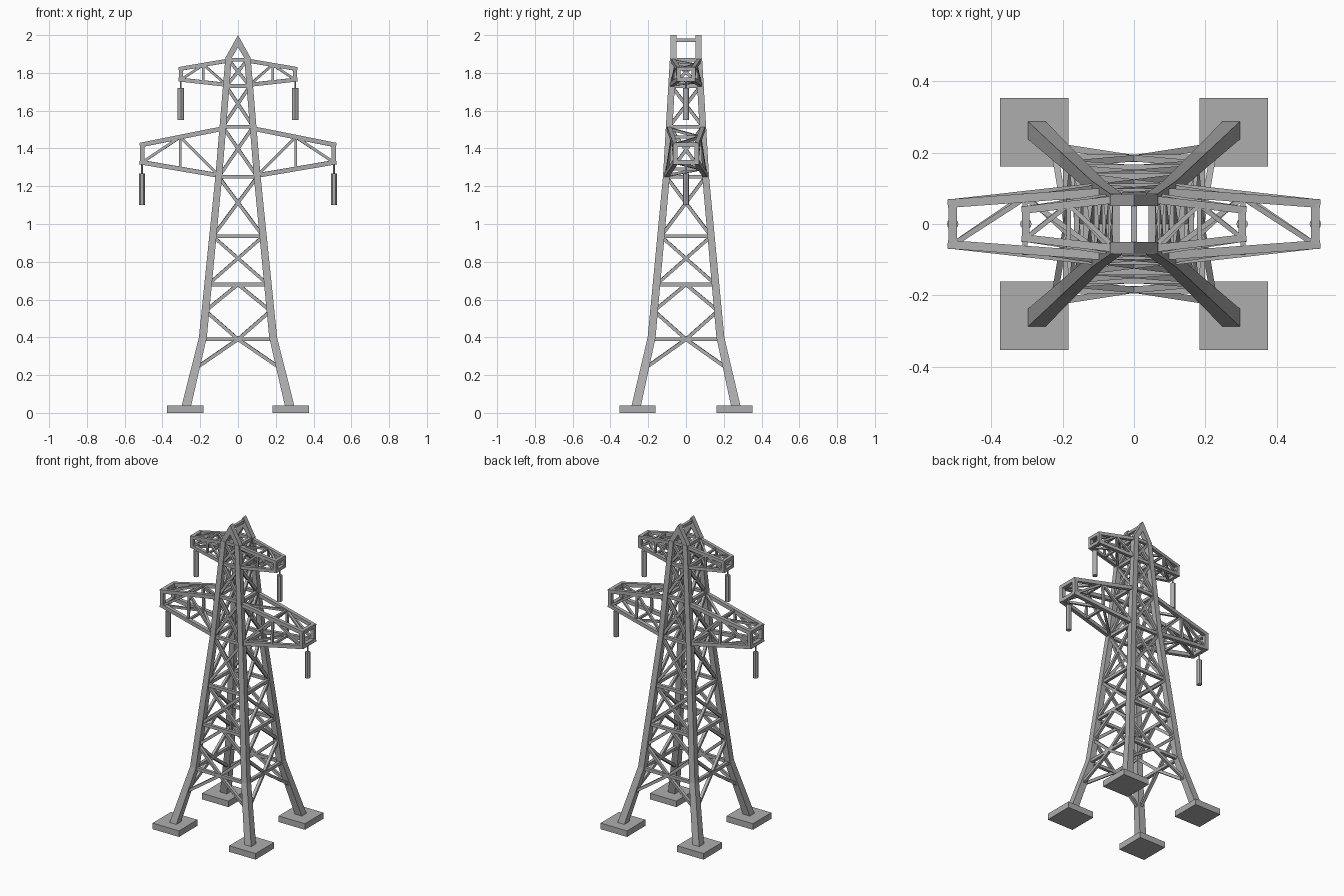
import bpy, bmesh
from mathutils import Vector, Matrix

cube = bpy.data.objects.get("Cube")
if cube:
    bpy.data.objects.remove(cube, do_unlink=True)


def material(name, value):
    m = bpy.data.materials.new(name)
    m.use_nodes = True
    col = (value, value, value, 1)
    m.diffuse_color = col
    m.node_tree.nodes["Principled BSDF"].inputs["Base Color"].default_value = col
    return m


steel = material("galvanised grey", 0.42)


def finish(name, bm):
    bmesh.ops.recalc_face_normals(bm, faces=bm.faces)
    mesh = bpy.data.meshes.new(name)
    bm.to_mesh(mesh)
    bm.free()
    mesh.materials.append(steel)
    ob = bpy.data.objects.new(name, mesh)
    bpy.context.collection.objects.link(ob)
    return ob


def beam(bm, p, q, w):
    """Square bar of width w from p to q."""
    p, q = Vector(p), Vector(q)
    d = q - p
    side = d.cross(Vector((0, 0, 1)))
    side = side.normalized() if side.length > 1e-4 else Vector((1, 0, 0))
    up = side.cross(d).normalized()
    rot = Matrix((side, up, d.normalized())).transposed().to_4x4()
    size = Matrix.Diagonal((w, w, d.length, 1))
    bmesh.ops.create_cube(bm, size=1, matrix=Matrix.Translation((p + q) / 2) @ rot @ size)


# Leg outline: height, outer x, outer y, thickness
LEVELS = [(0.03, 0.30, 0.29, 0.05), (0.40, 0.207, 0.203, 0.042),
          (1.25, 0.12, 0.122, 0.036), (1.88, 0.067, 0.085, 0.034)]


def outline(z):
    for a, b in zip(LEVELS, LEVELS[1:]):
        if z <= b[0] or b is LEVELS[-1]:
            t = (z - a[0]) / (b[0] - a[0])
            return [u + (v - u) * t for u, v in zip(a[1:], b[1:])]


def leg_point(z, sx, sy):
    x, y, w = outline(z)
    return Vector((sx * (x - w / 2), sy * (y - w / 2), z))


SIGNS = (-1, 1)
CORNERS = [(sx, sy) for sx in SIGNS for sy in SIGNS]

# Tapering legs
bm = bmesh.new()
for sx, sy in CORNERS:
    rings = []
    for z, x, y, w in LEVELS:
        rings.append([bm.verts.new((sx * a, sy * b, z)) for a, b in
                      ((x, y), (x - w, y), (x - w, y - w), (x, y - w))])
    for lo, hi in zip(rings, rings[1:]):
        for i in range(4):
            j = (i + 1) % 4
            bm.faces.new((lo[i], lo[j], hi[j], hi[i]))
    bm.faces.new(rings[0])
    bm.faces.new(rings[-1])
finish("legs", bm)

# Footings
bm = bmesh.new()
for sx, sy in CORNERS:
    bmesh.ops.create_cube(bm, size=1, matrix=Matrix.Translation((sx * 0.279, sy * 0.257, 0.02))
                          @ Matrix.Diagonal((0.192, 0.192, 0.04, 1)))
finish("footings", bm)

# Pointed peaks, front and back, with a ridge bar
bm = bmesh.new()
for sy in SIGNS:
    profile = ((-0.067, 1.88), (0, 2), (0.067, 1.88), (0.033, 1.88), (0, 1.935), (-0.033, 1.88))
    f = bm.faces.new([bm.verts.new((x, sy * 0.083, z)) for x, z in profile])
    new = bmesh.ops.extrude_face_region(bm, geom=[f])["geom"]
    bmesh.ops.translate(bm, vec=(0, -sy * 0.032, 0),
                        verts=[v for v in new if isinstance(v, bmesh.types.BMVert)])
beam(bm, (0, -0.06, 1.973), (0, 0.06, 1.973), 0.018)
finish("peaks", bm)

# Lattice on the four tower faces
FACES = [((-1, s), (1, s)) for s in SIGNS] + [((s, -1), (s, 1)) for s in SIGNS]
RINGS = [0.39, 0.68, 0.935, 1.25, 1.515, 1.73, 1.87]
girts, braces = bmesh.new(), bmesh.new()
for a, b in FACES:
    for z in RINGS:
        beam(girts, leg_point(z, *a), leg_point(z, *b), 0.02)
    mid_low = (leg_point(0.39, *a) + leg_point(0.39, *b)) / 2
    mid_high = (leg_point(0.68, *a) + leg_point(0.68, *b)) / 2
    for c in (a, b):
        beam(braces, leg_point(0.235, *c), mid_low, 0.018)
        beam(braces, mid_low, leg_point(0.54, *c), 0.018)
        beam(braces, leg_point(0.54, *c), mid_high, 0.018)
    for z0, z1 in zip(RINGS[1:], RINGS[2:]):
        beam(braces, leg_point(z0, *a), leg_point(z1, *b), 0.017)
        beam(braces, leg_point(z0, *b), leg_point(z1, *a), 0.017)
finish("horizontal_girts", girts)
finish("cross_braces", braces)


def arm(name, sx, root, tip_x, tip_y, tip_z, mid_x, w):
    """Tapered box truss; root and tip_z hold bottom and top heights."""
    bm = bmesh.new()
    start, middle, end = {}, {}, {}
    for k in (0, 1):
        for sy in SIGNS:
            p = leg_point(root[k], sx, sy)
            q = Vector((sx * tip_x, sy * tip_y, tip_z[k]))
            key = (k, sy)
            start[key], end[key] = p, q
            middle[key] = p.lerp(q, (mid_x - abs(p.x)) / (tip_x - abs(p.x)))
            beam(bm, p, q + (q - p).normalized() * w / 2, w)
    thin = w * 0.6
    for frame, width in ((middle, thin), (end, w)):
        for s in SIGNS:
            beam(bm, frame[0, s], frame[1, s], width)
        for k in (0, 1):
            beam(bm, frame[k, -1], frame[k, 1], width)
    for s in SIGNS:
        beam(bm, start[0, s], middle[1, s], thin)
        beam(bm, middle[1, s], end[0, s], thin)
    for k in (0, 1):
        beam(bm, end[k, -1], middle[k, 1], thin)
        beam(bm, middle[k, 1], start[k, -1], thin)
    finish(name, bm)


def insulator(name, x, bottom, top, hook):
    bm = bmesh.new()
    for r, z0, z1 in ((0.016, bottom, top), (0.005, top, hook)):
        bmesh.ops.create_cone(bm, cap_ends=True, segments=12, radius1=r, radius2=r, depth=z1 - z0,
                              matrix=Matrix.Translation((x, 0, (z0 + z1) / 2)))
    ob = finish(name, bm)
    bpy.context.view_layer.objects.active = ob
    ob.select_set(True)
    bpy.ops.object.shade_smooth_by_angle()
    ob.select_set(False)


# Cross arms with hanging insulators
for side, sx in (("right", -1), ("left", 1)):
    arm("lower_arm_" + side, sx, (1.257, 1.505), 0.508, 0.058, (1.326, 1.42), 0.305, 0.024)
    arm("upper_arm_" + side, sx, (1.737, 1.865), 0.303, 0.04, (1.764, 1.822), 0.183, 0.021)
    insulator("lower_insulator_" + side, sx * 0.508, 1.10, 1.268, 1.32)
    insulator("upper_insulator_" + side, sx * 0.303, 1.55, 1.72, 1.76)
